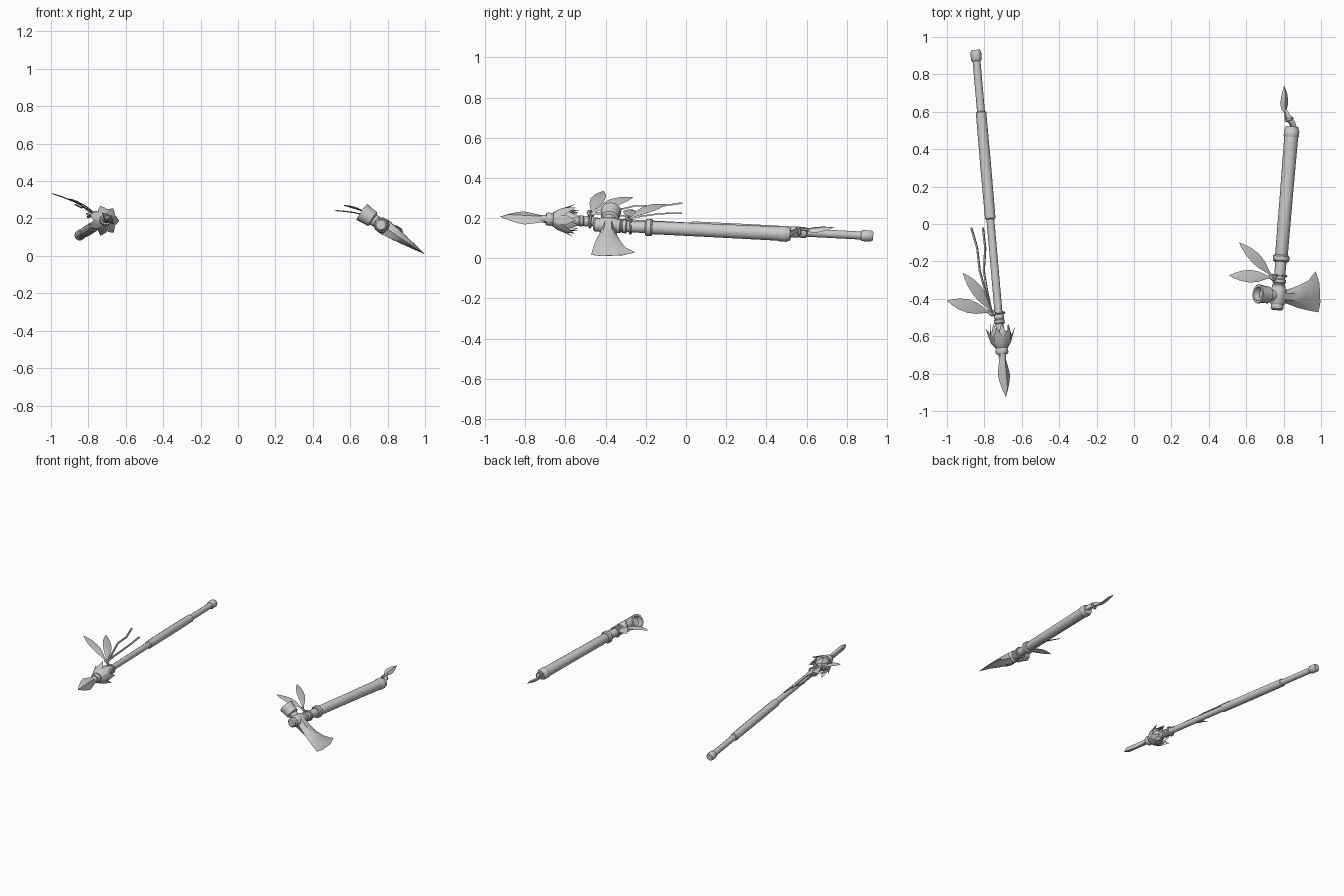
import bpy, math
from mathutils import Vector as V

if "Cube" in bpy.data.objects:
    bpy.data.objects.remove(bpy.data.objects["Cube"])


def skin(name, rings, closed=False):
    """Bridge equal-sized vertex rings; cap both ends unless closed."""
    n, k = len(rings[0]), len(rings)
    faces = []
    for i in range(k if closed else k - 1):
        a, b = i * n, ((i + 1) % k) * n
        faces += [(a + j, a + (j + 1) % n, b + (j + 1) % n, b + j) for j in range(n)]
    if not closed:
        faces += [tuple(range(n))[::-1], tuple(range((k - 1) * n, k * n))]
    me = bpy.data.meshes.new(name)
    me.from_pydata([p for r in rings for p in r], [], faces)
    me.update()
    ob = bpy.data.objects.new(name, me)
    bpy.context.collection.objects.link(ob)
    return ob


def frame(axis):
    a = axis.normalized()
    x = a.cross(V((0, 0, 1))).normalized()
    return a, x, a.cross(x)


def lathe(name, origin, axis, profile, sides=10):
    a, x, y = frame(axis)
    ang = [2 * math.pi * j / sides for j in range(sides)]
    return skin(name, [[origin + a * s + (x * math.cos(t) + y * math.sin(t)) * max(r, .0005)
                        for t in ang] for s, r in profile])


def band(name, origin, axis, s, width, r, sides=10):
    h = width / 2
    return lathe(name, origin, axis, [(s - h, r * .85), (s - h * .6, r), (s + h * .6, r), (s + h, r * .85)], sides)


def leaf(name, pts, widths, side, thick):
    """Flat blade with diamond section along a path."""
    pts = [V(p) for p in pts]
    rings = []
    for i, (p, w) in enumerate(zip(pts, widths)):
        d = (pts[min(i + 1, len(pts) - 1)] - pts[max(i - 1, 0)]).normalized()
        s = (side - d * side.dot(d)).normalized()
        nrm = d.cross(s)
        w = max(w, .0006)
        t = min(thick, w)
        rings.append([p + s * w, p + nrm * t, p - s * w, p - nrm * t])
    return skin(name, rings)


def feather(name, base, tip, width, bend, thick=.003):
    base, tip = V(base), V(tip)
    up = V((.55, 0, .83))
    side = (tip - base).cross(up)
    ts = [0, .15, .35, .55, .75, .9, 1]
    ws = [.15, .3, .8, 1, .8, .4, 0]
    pts = [base.lerp(tip, t) + up * bend * math.sin(math.pi * t) for t in ts]
    return leaf(name, pts, [w * width for w in ws], side, thick)


def ring(name, c, axis, R, r, n=10, m=6):
    a, x, y = frame(axis)
    rings = []
    for i in range(n):
        t = 2 * math.pi * i / n
        o = x * math.cos(t) + y * math.sin(t)
        rings.append([V(c) + o * (R + r * math.cos(q)) + a * r * math.sin(q)
                      for q in (2 * math.pi * j / m for j in range(m))])
    return skin(name, rings, True)


# ---------- spear ----------
S0 = V((-.685, -.925, .207))
SD = V((-.847, .93, .11)) - S0
L = SD.length
sd, sx, sy = frame(SD)

leaf("spear_point", [S0 + sd * s for s in (0, .04, .08, .12, .165, .2, .235)],
     [0, .021, .037, .046, .036, .026, .022], V((-.7, 0, .7)), .018)
band("spear_collar", S0, SD, .247, .034, .034)
lathe("spear_shaft", S0, SD, [(.2, .018), (.26, .024), (.4, .021), (L - .02, .021)])
lathe("spear_grip", S0, SD, [(.955, .022), (.96, .028), (1.25, .029), (1.53, .028), (1.535, .022)])
lathe("spear_butt_cap", S0, SD, [(L - .06, .022), (L - .052, .029), (L - .012, .029), (L, .023)])
for i, s in enumerate((.405, .43, .455)):
    band(f"spear_lashing_{i}", S0, SD, s, .024, .029 - .002 * i)

# leafy cup behind the point
lathe("cup_core", S0, SD, [(.262, .025), (.28, .036), (.33, .05), (.355, .03), (.36, .02)])
for i in range(14):
    t = 2 * math.pi * i / 14
    o = sx * math.cos(t) + sy * math.sin(t)
    inner = i % 2
    path = [(.265, .027), (.29, .043), (.33, .054), (.395, .05)] if inner else \
           [(.265, .03), (.29, .048), (.325, .06), (.37, .082)]
    leaf(f"cup_petal_{i}", [S0 + sd * s + o * r for s, r in path],
         [.012, .024, .024, 0], sd.cross(o), .004)

# spear feathers, knot and ribbons
knot = V((-.76, -.475, .222))
ring("spear_knot", knot, V((.5, .6, .6)), .014, .009)
ring("spear_tie", S0 + sd * .45, SD, .03, .007)
feather("spear_feather_long", knot, (-1.0, -.41, .335), .036, .012)
feather("spear_feather_short", knot, (-.915, -.262, .305), .034, .014)
for i, pts in enumerate(([knot, (-.795, -.36, .235), (-.825, -.25, .262), (-.838, -.13, .258), (-.87, -.02, .275)],
                         [knot, (-.785, -.36, .215), (-.803, -.25, .205), (-.795, -.13, .222), (-.808, -.02, .225)])):
    leaf(f"ribbon_{i}", pts, [.007] * 5, V((-.8, .1, .5)), .004)

# ---------- pipe hatchet ----------
H0 = V((.764, -.46, .166))
HD = V((.845, .52, .12)) - H0
HL = HD.length
lathe("hatchet_handle", H0, HD, [(0, .026), (.008, .034), (.03, .034), (.035, .029), (.16, .029), (.25, .03),
                                 (.29, .031), (.3, .034), (.6, .035), (.9, .037), (HL - .02, .039), (HL, .033)])
band("handle_band", H0, HD, .277, .036, .044)
band("handle_end_band", H0, HD, HL - .035, .05, .041)
for i, s in enumerate((.125, .155)):
    band(f"head_lashing_{i}", H0, HD, s, .026, .036)

ha = HD.normalized()
C = H0 + ha * .075
b = V((.83, -.05, -.556))
b = (b - ha * b.dot(ha)).normalized()
nb = b.cross(ha)
lathe("hatchet_eye", C, ha, [(-.045, .036), (-.035, .042), (.035, .042), (.045, .036)])
lathe("pipe_bowl", C, -b, [(.0, .03), (.055, .032), (.062, .045), (.09, .046), (.13, .052), (.13, .038), (.1, .032)], 12)

# flared blade: (u low, u mid, u high, v low, v high, half thickness)
rings = []
for u0, um, u1, v0, v1, t in [(0, 0, 0, -.034, .036, .04), (.06, .06, .06, -.035, .042, .036),
                              (.13, .13, .125, -.05, .068, .026), (.2, .205, .185, -.058, .1, .014),
                              (.268, .278, .228, -.062, .155, .0008)]:
    def P(u, f, h):
        return C + b * u + ha * (v0 + (v1 - v0) * f) + nb * h
    ua, ub = u0 * .4 + um * .6, u1 * .4 + um * .6
    rings.append([P(u0, 0, 0), P(ua, .25, t), P(ub, .72, t), P(u1, 1, 0), P(ub, .72, -t), P(ua, .25, -t)])
skin("hatchet_blade", rings)

# hatchet feathers
k2 = V((.742, -.285, .195))
ring("hatchet_knot", k2, V((.5, .6, .6)), .014, .009)
ring("hatchet_tie", H0 + ha * .185, HD, .034, .007)
feather("hatchet_feather_low", k2, (.51, -.275, .243), .034, .012)
feather("hatchet_feather_high", k2, (.562, -.1, .27), .032, .014)

# thong and drop at the handle end
leaf("end_thong", [(.862, .50, .118), (.845, .54, .132), (.822, .572, .146), (.81, .61, .142)],
     [.016, .02, .02, .009], V((.8, .3, .5)), .013)
ring("end_loop", (.828, .56, .135), V((-.3, .9, .2)), .018, .008)
leaf("end_drop", [(.81, .595, .138), (.803, .62, .14), (.803, .65, .142), (.805, .69, .147), (.803, .74, .153)],
     [.008, .02, .026, .019, 0], V((.83, 0, -.55)), .01)

# consistent normals and smooth shading with sharp edges kept
import bmesh
for ob in bpy.data.objects:
    bm = bmesh.new()
    bm.from_mesh(ob.data)
    bmesh.ops.recalc_face_normals(bm, faces=bm.faces)
    bm.to_mesh(ob.data)
    bm.free()
    ob.select_set(True)
    bpy.context.view_layer.objects.active = ob
bpy.ops.object.shade_smooth_by_angle(angle=math.radians(40))
